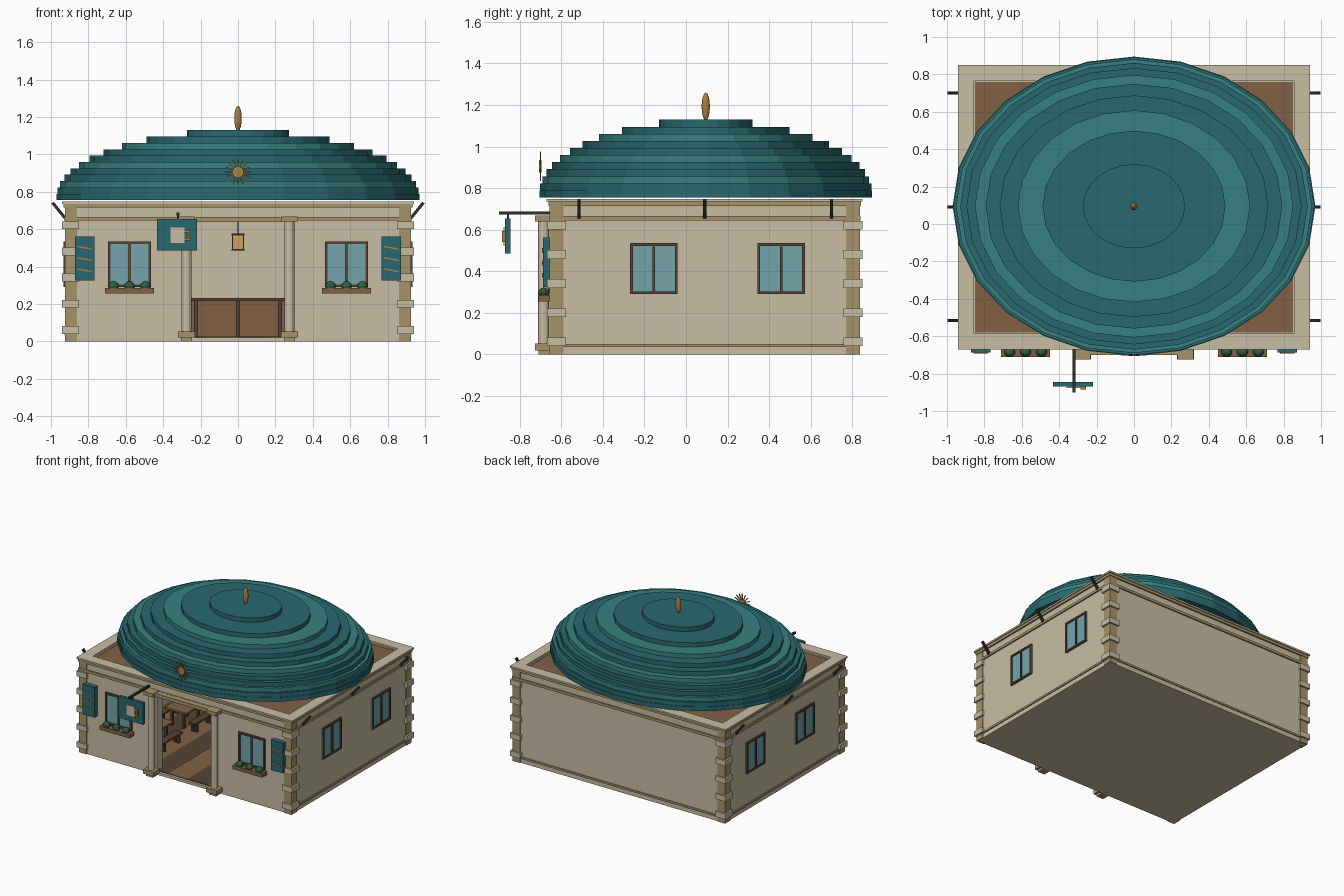
import bpy, math
from mathutils import Vector

if "Cube" in bpy.data.objects:
    bpy.data.objects.remove(bpy.data.objects["Cube"])

def mat(name, r, g, b):
    m = bpy.data.materials.new(name)
    m.diffuse_color = (r, g, b, 1)
    m.use_nodes = True
    m.node_tree.nodes["Principled BSDF"].inputs["Base Color"].default_value = m.diffuse_color
    return m

CREAM = mat("cream_plaster", .58, .51, .37)
TAN = mat("tan_stone", .38, .29, .14)
TEAL = mat("teal", .022, .14, .16)
TEAL2 = mat("light_teal", .04, .22, .22)
WOOD = mat("wood", .22, .12, .06)
DWOOD = mat("dark_wood", .09, .055, .035)
DARK = mat("dark_iron", .03, .028, .025)
GLASS = mat("glass", .17, .37, .40)
GOLD = mat("gold", .40, .22, .05)
GREEN = mat("leaf", .03, .11, .05)
AMBER = mat("amber", .70, .35, .09)

def finish(o, name, m):
    o.name = name
    o.data.materials.append(m)
    return o

def box(name, x0, x1, y0, y1, z0, z1, m):
    bpy.ops.mesh.primitive_cube_add(size=1)
    o = bpy.context.object
    o.location = ((x0 + x1) / 2, (y0 + y1) / 2, (z0 + z1) / 2)
    o.scale = (abs(x1 - x0), abs(y1 - y0), abs(z1 - z0))
    return finish(o, name, m)

def beam(name, a, b, w, m):
    a, b = Vector(a), Vector(b)
    bpy.ops.mesh.primitive_cube_add(size=1, location=(a + b) / 2)
    o = bpy.context.object
    o.scale = (w, w, (b - a).length)
    o.rotation_euler = (b - a).to_track_quat('Z', 'Y').to_euler()
    return finish(o, name, m)

def cyl(name, loc, r, h, m, sides=12, rot=(0, 0, 0), sy=1):
    bpy.ops.mesh.primitive_cylinder_add(vertices=sides, radius=r, depth=h, location=loc, rotation=rot)
    bpy.context.object.scale.y = sy
    return finish(bpy.context.object, name, m)

def ball(name, loc, s, m, seg=12, rings=8):
    bpy.ops.mesh.primitive_uv_sphere_add(segments=seg, ring_count=rings, radius=1, location=loc)
    bpy.context.object.scale = s
    return finish(bpy.context.object, name, m)

X, YF, YB, YC = .92, -.65, .83, .09   # wall faces and building centre

def ring(name, out, inn, z0, z1, m):
    """rectangular band; out/inn are offsets from the wall face"""
    for s in (-1, 1):
        box(name + "_side", s * (X + inn), s * (X + out), YF - out, YB + out, z0, z1, m)
    box(name + "_front", -X - inn, X + inn, YF - out, YF - inn, z0, z1, m)
    box(name + "_back", -X - inn, X + inn, YB + inn, YB + out, z0, z1, m)

# Floor, walls and roof
box("base_slab", -X, X, YF, YB, 0, .02, CREAM)
for i in range(10):
    x = -.85 + i * .17
    box("floor_plank", x, x + .17, YF + .02, YB - .07, .015, .025 + .001 * (i % 2), (WOOD, DWOOD)[i % 2])
for s in (-1, 1):
    box("side_wall", s * .85, s * X, YF, YB, 0, .73, CREAM)
    box("front_wall", s * .25, s * .85, YF, YF + .07, 0, .73, CREAM)
    box("side_plinth", s * X, s * (X + .008), YF, YB, .035, .05, TAN)
box("back_wall", -.85, .85, YB - .07, YB, 0, .73, CREAM)
box("back_plinth", -X, X, YB, YB + .008, .035, .05, TAN)
box("wall_over_door", -.25, .25, YF, YF + .07, .64, .73, CREAM)
box("flat_roof", -.86, .86, YF + .06, YB - .06, .70, .725, WOOD)
ring("cornice_band", .01, -.03, .645, .665, TAN)
ring("cornice_step", .012, -.05, .715, .735, TAN)
ring("roof_rim", .02, -.065, .735, .748, CREAM)

# Corner posts with alternating stone blocks
for sx in (-1, 1):
    for y0, y1, d in ((YF - .007, YF + .06, 1), (YB - .06, YB + .007, -1)):
        box("corner_post", sx * .862, sx * .926, y0, y1, 0, .74, TAN)
        for k in range(5):
            z = .04 + k * .14
            box("quoin_block", sx * .85, sx * .94, y0 - .012, y1 + .012, z, z + .042, CREAM)

# Side struts
for sx in (-1, 1):
    for y in (-.515, .09, .70):
        beam("roof_strut", (sx * .925, y, .66), (sx * .992, y, .742), .016, DARK)

# Door surround
for s in (-1, 1):
    x = s * .275
    cyl("door_column", (x, -.685, .345), .026, .60, CREAM, 12)
    box("column_base", x - .045, x + .045, -.725, -.65, .02, .052, TAN)
    box("column_foot", x - .03, x + .03, -.71, -.65, 0, .02, TAN)
    box("column_capital", x - .042, x + .042, -.725, -.65, .64, .668, TAN)
box("door_lintel", -.235, .235, -.70, -.645, .637, .664, TAN)

# Windows: u runs along the wall; place() maps wall coordinates to boxes
def window(place):
    w, z0, z1, f = .115, .29, .535, .014
    place("window_glass", -w, w, z0, z1, .006, GLASS)
    for u in (-w, w - f, -f / 2):
        place("window_post", u, u + f, z0, z1, .014, DWOOD)
    for z in (z0, z1 - f):
        place("window_rail", -w, w, z, z + f, .014, DWOOD)

for sx in (-1, 1):
    def front(n, u0, u1, z0, z1, d, m, c=sx * .58):
        box(n, c + u0, c + u1, YF - d, YF + .005, z0, z1, m)
    window(front)
    for yc in (-.155, .458):
        def side(n, u0, u1, z0, z1, d, m, c=yc, s=sx):
            box(n, s * (X - .005), s * (X + d), c + u0, c + u1, z0, z1, m)
        window(side)
    # Planter with bushes
    box("planter", sx * .58 - .13, sx * .58 + .13, -.71, -.65, .255, .285, WOOD)
    for dx in (-.085, 0, .085):
        ball("bush", (sx * .58 + dx, -.685, .295), (.03, .025, .027), GREEN, 10, 6)
    # Outer shutter with slanted slats
    c = sx * .82
    box("shutter", c - .052, c + .052, -.688, -.65, .325, .562, TEAL)
    for z in (.38, .44, .50):
        beam("shutter_slat", (c - .038, -.689, z + .007), (c + .038, -.689, z - .007), .008, GOLD)

# Stepped elliptical dome with a light band every third layer
N, H = 11, .034
for i in range(N):
    r = .97 * math.sqrt(1 - (i / 10.42) ** 2)
    cyl("dome_step", (0, .095, .755 + (i + .5) * H), r, H, TEAL2 if i % 3 == 2 else TEAL,
        24, sy=.80 / .97)
ball("dome_finial", (0, .095, 1.192), (.02, .02, .067), GOLD)

# Sunburst emblem on the dome front
cyl("sun_disc", (0, -.70, .905), .03, .012, GOLD, 16, (math.pi / 2, 0, 0))
for k in range(16):
    a = k * math.pi / 8
    beam("sun_ray", (.025 * math.cos(a), -.70, .905 + .025 * math.sin(a)),
         (.07 * math.cos(a), -.70, .905 + .07 * math.sin(a)), .006, GOLD)

# Hanging sign with a mug
box("sign_arm", -.329, -.313, -.90, -.64, .673, .688, DARK)
box("sign_hanger", -.326, -.316, -.862, -.852, .65, .68, DARK)
box("sign_board", -.432, -.218, -.87, -.845, .485, .655, TEAL)
box("mug_body", -.36, -.285, -.878, -.868, .525, .61, CREAM)
for z in (.54, .583):
    box("mug_handle_arm", -.285, -.265, -.884, -.868, z, z + .012, GOLD)
box("mug_handle_grip", -.268, -.257, -.884, -.868, .54, .595, GOLD)

# Interior lantern
box("lantern_glass", -.028, .028, YC - .028, YC + .028, .495, .567, AMBER)
for z in (.485, .567):
    box("lantern_cap", -.034, .034, YC - .034, YC + .034, z, z + .01, DARK)
for sx in (-1, 1):
    for sy in (-1, 1):
        beam("lantern_bar", (sx * .029, YC + sy * .029, .487), (sx * .029, YC + sy * .029, .575), .007, DARK)
beam("lantern_rod", (0, YC, .57), (0, YC, .71), .006, DARK)

# Counter with battens
box("counter", -.50, .50, .40, .54, .02, .215, WOOD)
box("counter_top", -.52, .52, .38, .56, .215, .232, DWOOD)
for x in (-.45, -.225, 0, .225, .45):
    box("counter_batten", x - .01, x + .01, .39, .41, .02, .215, DWOOD)

# Tables and benches on both sides
for s in (-1, 1):
    for y in (-.25, .15):
        box("table_top", s * .47, s * .66, y - .12, y + .12, .15, .165, WOOD)
        for xa, w, h in ((.565, .06, .15), (.42, .025, .09), (.71, .025, .09)):
            for dy in (-.09, .09):
                box("furniture_leg", s * (xa - w), s * (xa - w + .02), y + dy - .01, y + dy + .01, .02, h, DWOOD)
                box("furniture_leg", s * (xa + w - .02), s * (xa + w), y + dy - .01, y + dy + .01, .02, h, DWOOD)
        for xa in (.42, .71):
            box("bench_seat", s * (xa - .03), s * (xa + .03), y - .12, y + .12, .09, .102, DWOOD)
